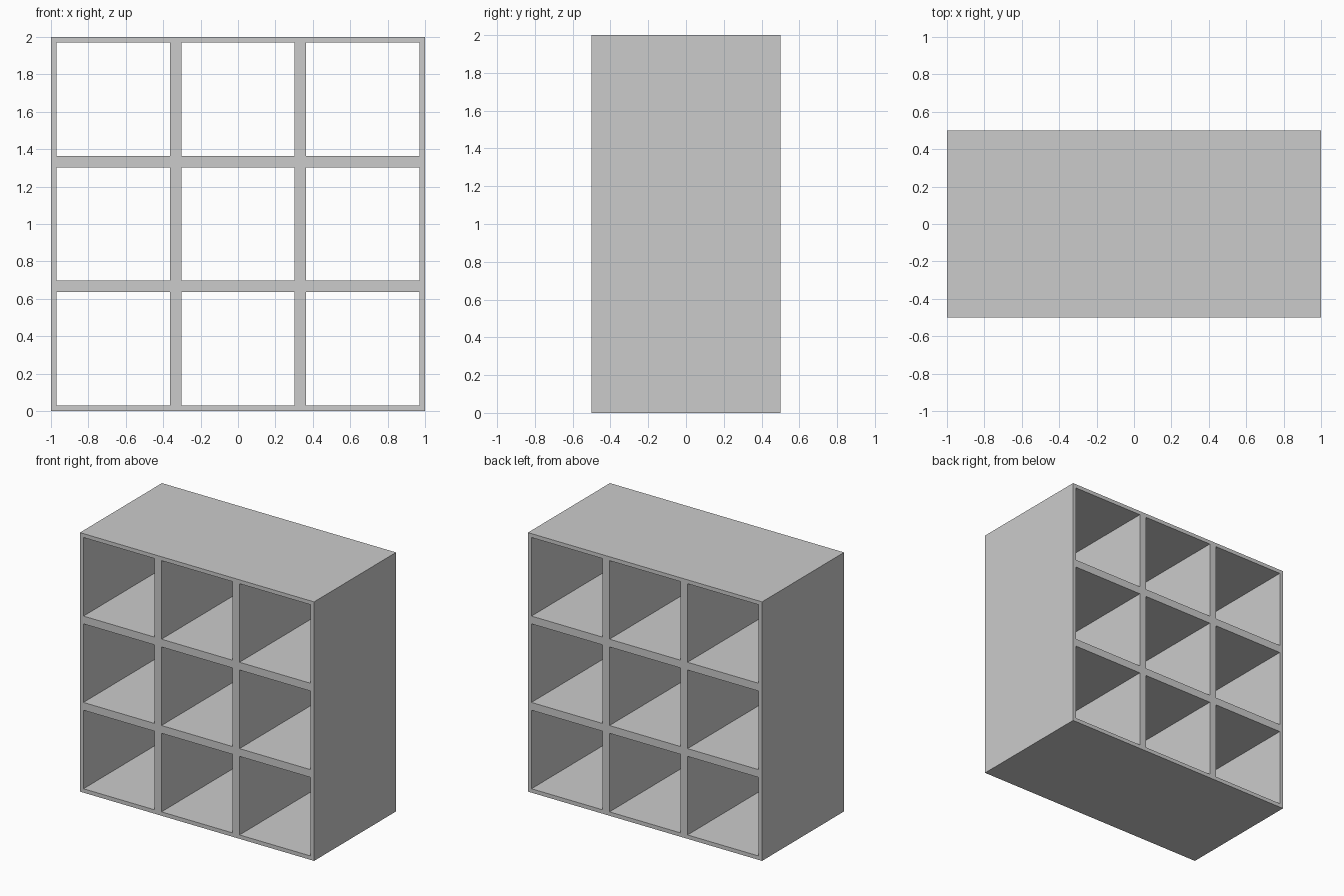
import bpy
import bmesh

if "Cube" in bpy.data.objects:
    bpy.data.objects.remove(bpy.data.objects["Cube"])

CELLS = 3
SIZE = 2.0
DEPTH = 1.0
WALL = 0.03
PITCH = SIZE / CELLS

# Board edges along one axis: outer boards are one wall thick, dividers two
cuts = [0.0]
for i in range(CELLS):
    cuts += [i * PITCH + WALL, (i + 1) * PITCH - WALL]
cuts.append(SIZE)

# Front profile of the cubby grid, leaving the compartments open
bm = bmesh.new()
verts = [[bm.verts.new((x - SIZE / 2, 0, z)) for x in cuts] for z in cuts]
for r in range(len(cuts) - 1):
    for c in range(len(cuts) - 1):
        if r % 2 and c % 2:
            continue
        bm.faces.new((verts[r][c], verts[r][c + 1],
                      verts[r + 1][c + 1], verts[r + 1][c]))

mesh = bpy.data.meshes.new("cubby_shelf")
bm.to_mesh(mesh)
bm.free()
shelf = bpy.data.objects.new("cubby_shelf", mesh)
bpy.context.collection.objects.link(shelf)

# Depth of the boards, open at front and back
solid = shelf.modifiers.new("depth", 'SOLIDIFY')
solid.thickness = DEPTH
solid.offset = 0
